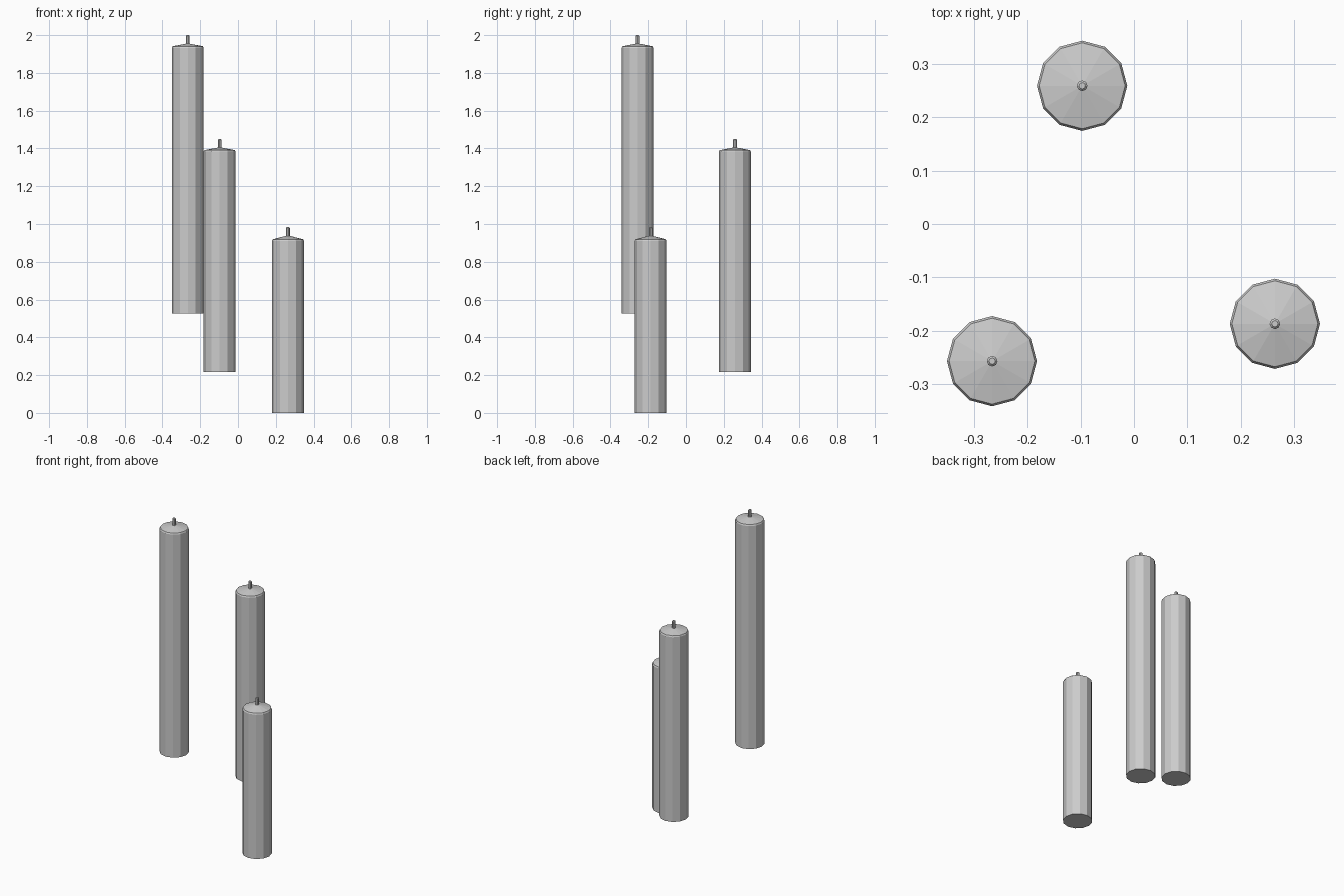
import bpy, bmesh
from math import cos, sin, pi

if "Cube" in bpy.data.objects:
    bpy.data.objects.remove(bpy.data.objects["Cube"])


def lathe(name, profile, sides, loc):
    """Revolve a (radius, height) profile into a capped, flat-shaded solid."""
    bm = bmesh.new()
    rings = []
    for r, z in profile:
        rings.append([bm.verts.new((r * cos(2 * pi * i / sides),
                                    r * sin(2 * pi * i / sides), z))
                      for i in range(sides)])
    for a, b in zip(rings, rings[1:]):
        for i in range(sides):
            j = (i + 1) % sides
            bm.faces.new((a[i], a[j], b[j], b[i]))
    bm.faces.new(rings[0][::-1])
    bm.faces.new(rings[-1])
    mesh = bpy.data.meshes.new(name)
    bm.to_mesh(mesh)
    bm.free()
    obj = bpy.data.objects.new(name, mesh)
    obj.location = loc
    bpy.context.collection.objects.link(obj)
    return obj


# name, x, y, bottom, rim height, wax peak, wick tip
candles = [
    ("tall", -0.266, -0.257, 0.525, 1.937, 1.955, 2.0),
    ("middle", -0.097, 0.259, 0.217, 1.387, 1.405, 1.45),
    ("short", 0.264, -0.187, 0.0, 0.915, 0.938, 0.983),
]

R = 0.0845
for name, x, y, bottom, rim, peak, tip in candles:
    # twelve-sided wax column with a softened rim and shallow cone top
    lathe(name + "_candle",
          [(R, bottom), (R, rim - 0.004), (R - 0.004, rim + 0.004), (0.008, peak)],
          12, (x, y, 0))
    # thin wick with a chamfered tip
    lathe(name + "_wick",
          [(0.010, peak - 0.01), (0.010, tip - 0.004), (0.006, tip)],
          8, (x, y, 0))
